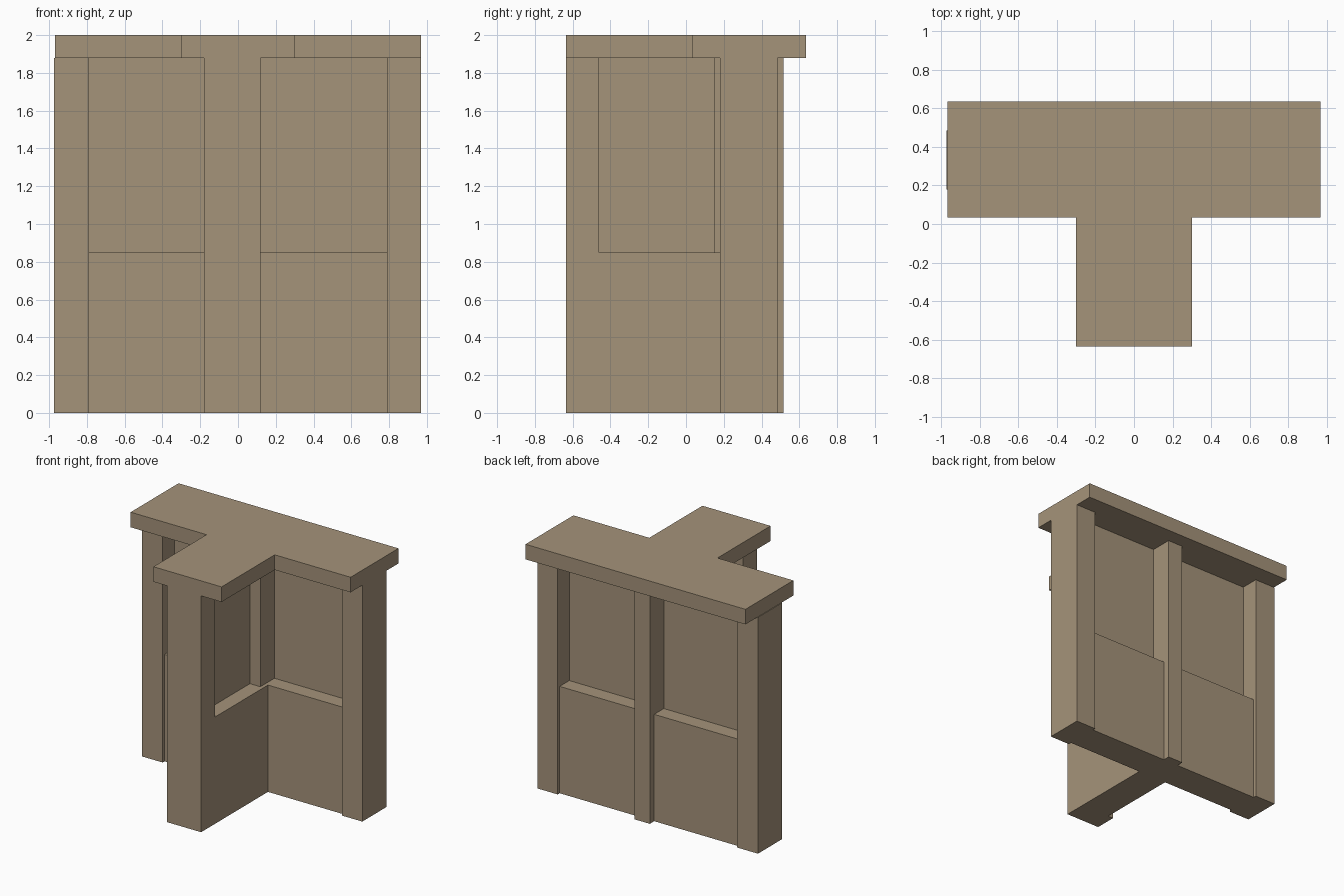
import bpy
import bmesh
from mathutils import Vector

if "Cube" in bpy.data.objects:
    bpy.data.objects.remove(bpy.data.objects["Cube"])

wood = bpy.data.materials.new("warm_taupe")
wood.diffuse_color = (0.376, 0.292, 0.195, 1)
wood.use_nodes = True
wood.node_tree.nodes["Principled BSDF"].inputs["Base Color"].default_value = wood.diffuse_color


def finish(name, bm):
    bmesh.ops.recalc_face_normals(bm, faces=bm.faces)
    mesh = bpy.data.meshes.new(name)
    bm.to_mesh(mesh)
    bm.free()
    mesh.materials.append(wood)
    obj = bpy.data.objects.new(name, mesh)
    bpy.context.collection.objects.link(obj)
    return obj


def prism(name, outline, z0, z1):
    """Extrude a flat outline upwards from z0 to z1."""
    bm = bmesh.new()
    face = bm.faces.new([bm.verts.new((x, y, z0)) for x, y in outline])
    top = bmesh.ops.extrude_face_region(bm, geom=[face])
    verts = [v for v in top["geom"] if isinstance(v, bmesh.types.BMVert)]
    bmesh.ops.translate(bm, verts=verts, vec=Vector((0, 0, z1 - z0)))
    return finish(name, bm)


def box(name, x0, x1, y0, y1, z0, z1):
    return prism(name, [(x0, y0), (x1, y0), (x1, y1), (x0, y1)], z0, z1)


TOP, CAP, SILL = 2.0, 1.88, 0.85

# T-shaped cap slab
prism("cap_slab", [(-0.3, -0.635), (0.3, -0.635), (0.3, 0.033), (0.968, 0.033),
                   (0.968, 0.635), (-0.968, 0.635), (-0.968, 0.033), (-0.3, 0.033)],
      CAP, TOP)

# End posts and centre post
box("left_post", -0.973, -0.79, 0.18, 0.485, 0, CAP)
box("right_post", 0.79, 0.968, 0.18, 0.485, 0, CAP)
box("front_post", -0.18, 0.12, -0.635, -0.46, 0, CAP)
box("centre_post", -0.042, 0.092, 0.15, 0.515, 0, CAP)

# T-shaped lower wall with its flat sill
prism("lower_wall", [(-0.133, -0.46), (0.12, -0.46), (0.12, 0.205), (0.79, 0.205),
                     (0.79, 0.46), (-0.79, 0.46), (-0.79, 0.205), (-0.133, 0.205)],
      0, SILL)

# Thin upper panels
box("left_panel", -0.79, -0.042, 0.327, 0.339, SILL, CAP)
box("right_panel", 0.092, 0.79, 0.327, 0.339, SILL, CAP)
box("stem_panel", -0.012, 0.0, -0.46, 0.15, SILL, CAP)
